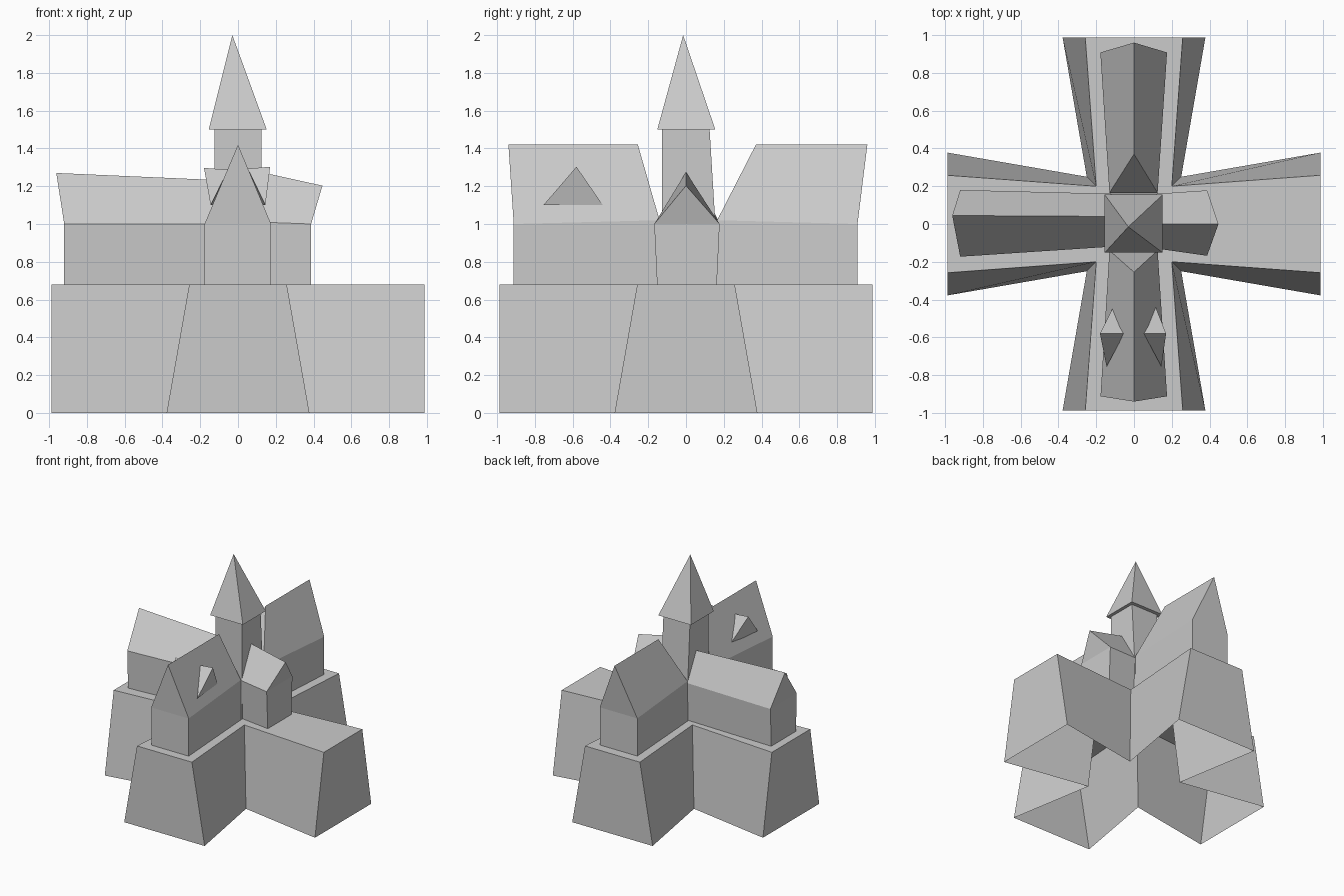
import bpy, bmesh
from mathutils import Vector, Matrix
from math import pi

if "Cube" in bpy.data.objects:
    bpy.data.objects.remove(bpy.data.objects["Cube"])


def make(name, verts, faces):
    bm = bmesh.new()
    vs = [bm.verts.new(v) for v in verts]
    for f in faces:
        bm.faces.new([vs[i] for i in f])
    bmesh.ops.recalc_face_normals(bm, faces=bm.faces[:])
    me = bpy.data.meshes.new(name)
    bm.to_mesh(me)
    bm.free()
    ob = bpy.data.objects.new(name, me)
    bpy.context.collection.objects.link(ob)
    return ob


BASE_Z = 0.68


# Cross-shaped plinth, flared arm sides, open underneath
def ring(end, half, corner, z):
    pts = []
    for k in range(4):
        rot = Matrix.Rotation(k * pi / 2, 3, 'Z')
        for p in ((end, -half), (end, half), (corner, corner)):
            pts.append(rot @ Vector((p[0], p[1], z)))
    return pts


n = 12
sides = [(i, (i + 1) % n, n + (i + 1) % n, n + i) for i in range(n)]
make("plinth", ring(0.988, 0.378, 0.25, 0) + ring(0.988, 0.258, 0.2, BASE_Z),
     sides + [tuple(range(n, 2 * n))])


# Gabled wing: u runs outward from the tower, v across it
def wing(name, u_dir, v_dir, outer, outer_ridge, inner, inner_ridge, flare=0.0):
    u, v = Vector(u_dir), Vector(v_dir)

    def at(a, b, z):
        return u * a + v * b + Vector((0, 0, z))

    verts = []
    for d, lo, hi, z in (outer, inner):
        verts += [at(d, lo + flare, BASE_Z), at(d, hi - flare, BASE_Z),
                  at(d, hi, z), at(d, lo, z)]
    verts += [at(*outer_ridge), at(*inner_ridge)]
    faces = [(0, 1, 2, 3), (3, 2, 8), (4, 5, 6, 7), (7, 6, 9),
             (0, 3, 7, 4), (1, 2, 6, 5), (3, 8, 9, 7), (2, 8, 9, 6),
             (0, 1, 5, 4)]
    make(name, verts, faces)


X, Y = (1, 0, 0), (0, 1, 0)
wing("front_wing", (0, -1, 0), X, (0.912, -0.177, 0.175, 1.0), (0.94, 0, 1.42),
     (0.14, -0.13, 0.125, 1.02), (0.255, 0, 1.42))
wing("back_wing", Y, X, (0.908, -0.178, 0.175, 1.0), (0.96, 0, 1.42),
     (0.165, -0.13, 0.125, 1.02), (0.37, 0, 1.42))
wing("left_wing", (-1, 0, 0), Y, (0.92, -0.173, 0.18, 1.0), (0.962, 0.045, 1.27),
     (0.12, -0.12, 0.16, 1.0), (0.12, 0.04, 1.233), 0.01)
wing("right_wing", X, Y, (0.387, -0.168, 0.178, 1.0), (0.447, 0, 1.203),
     (0.12, -0.13, 0.16, 1.01), (0.12, 0, 1.275), 0.015)

# Tower shaft, its back face leaning slightly
quads = [(0, 1, 5, 4), (1, 2, 6, 5), (2, 3, 7, 6), (3, 0, 4, 7),
         (3, 2, 1, 0), (4, 5, 6, 7)]
tower = [(x, y, z) for z, back in ((BASE_Z, 0.175), (1.5, 0.125))
         for x, y in ((-0.125, -0.127), (0.125, -0.127), (0.125, back), (-0.125, back))]
make("tower", tower, quads)

# Spire with an off-centre tip
spire = [(x, y, 1.5) for x, y in ((-0.155, -0.152), (0.152, -0.152),
                                  (0.152, 0.155), (-0.155, 0.155))]
make("spire", spire + [(-0.03, -0.015, 2.0)],
     [(0, 1, 4), (1, 2, 4), (2, 3, 4), (3, 0, 4), (3, 2, 1, 0)])

# Dormers on the front roof, with peaks leaning outward
for side, x_near, x_front, x_out, z in (("left", -0.11, -0.145, -0.18, 1.297),
                                        ("right", 0.115, 0.145, 0.17, 1.303)):
    s = -1 if side == "left" else 1
    make(side + "_dormer",
         [(x_near, -0.44, 1.1), (x_front, -0.755, 1.1),
          (x_out, -0.58, z), (s * 0.052, -0.58, z - 0.01)],
         [(0, 1, 2), (0, 2, 3), (1, 2, 3), (0, 1, 3)])
